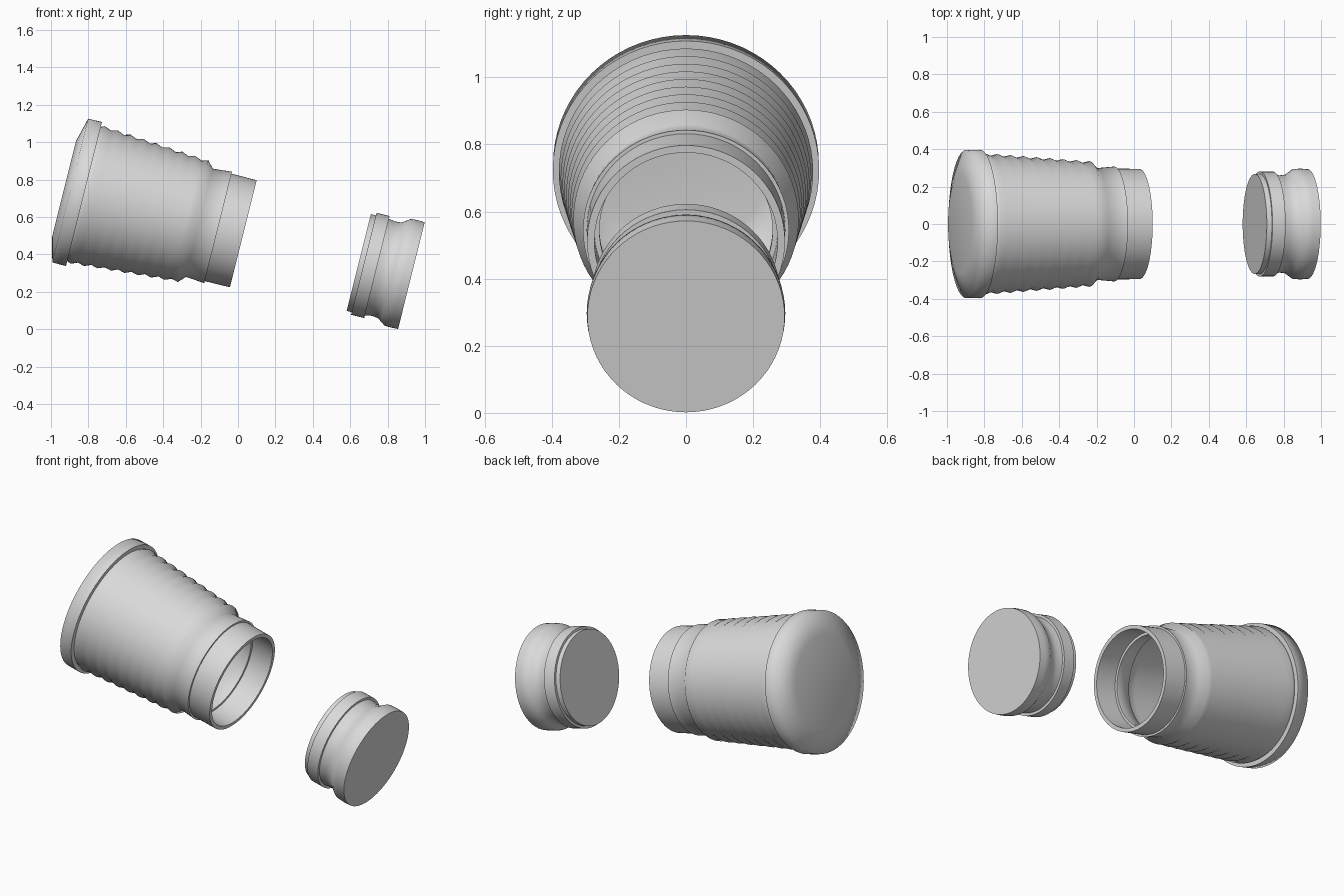
import bpy, bmesh, math

cube = bpy.data.objects.get("Cube")
if cube:
    bpy.data.objects.remove(cube, do_unlink=True)

SEGMENTS = 72
TILT = math.radians(104)
ORIGIN = (0.927, 0, 0.287)

# One light grey material
grey = bpy.data.materials.new("light_grey")
grey.use_nodes = True
colour = (0.7, 0.7, 0.7, 1)
grey.diffuse_color = colour
grey.node_tree.nodes["Principled BSDF"].inputs["Base Color"].default_value = colour


def lathe(name, profile, sharp):
    """Revolve (along, radius) points round the tilted axis, capping both ends."""
    bm = bmesh.new()
    rings = []
    for along, radius in profile:
        ring = []
        for i in range(SEGMENTS):
            a = math.tau * i / SEGMENTS
            ring.append(bm.verts.new((radius * math.cos(a), radius * math.sin(a), along)))
        rings.append(ring)
    for low, high in zip(rings, rings[1:]):
        for i in range(SEGMENTS):
            j = (i + 1) % SEGMENTS
            bm.faces.new((low[i], low[j], high[j], high[i]))
    bm.faces.new(rings[0])
    bm.faces.new(rings[-1])
    bmesh.ops.recalc_face_normals(bm, faces=bm.faces)
    mesh = bpy.data.meshes.new(name)
    bm.to_mesh(mesh)
    bm.free()
    mesh.materials.append(grey)
    obj = bpy.data.objects.new(name, mesh)
    bpy.context.collection.objects.link(obj)
    obj.location = ORIGIN
    obj.rotation_euler = (0, TILT, 0)
    bpy.ops.object.select_all(action="DESELECT")
    obj.select_set(True)
    bpy.context.view_layer.objects.active = obj
    bpy.ops.object.shade_smooth_by_angle(angle=math.radians(sharp))
    return obj


# Zigzag ridges that taper toward the mouth
RIDGES, PITCH, FIRST, DEPTH = 9, 0.0725, -1.783, 0.015
ridges = []
for i in range(RIDGES):
    peak = FIRST + PITCH * i
    radius = 0.379 - 0.0054 * i
    ridges.append((peak, radius))
    if i < RIDGES - 1:
        ridges.append((peak + PITCH / 2, radius - DEPTH))

# Hollow ribbed body: outer end, rim, ridges, collar, neck, then back inside
outer = [(-1.914, 0.264), (-1.88, 0.396), (-1.804, 0.397), (-1.804, 0.37)]
outer += ridges
outer += [(-1.168, 0.298), (-1.065, 0.307), (-1.065, 0.296), (-0.926, 0.295)]
inner = [(-0.926, 0.273), (-1.062, 0.273), (-1.062, 0.258), (-1.09, 0.258), (-1.168, 0.278)]
inner += [(s, r - 0.02) for s, r in reversed(ridges)]
inner += [(-1.87, 0.35), (-1.89, 0.25)]
lathe("ribbed_body", outer + inner, 80)

# Waisted plug that fits the mouth
lathe("plug", [
    (-0.29, 0.267), (-0.262, 0.267), (-0.262, 0.281), (-0.19, 0.281),
    (-0.19, 0.266), (-0.155, 0.26), (-0.12, 0.263), (-0.098, 0.278),
    (-0.075, 0.294), (-0.04, 0.296), (0, 0.294)], 60)
